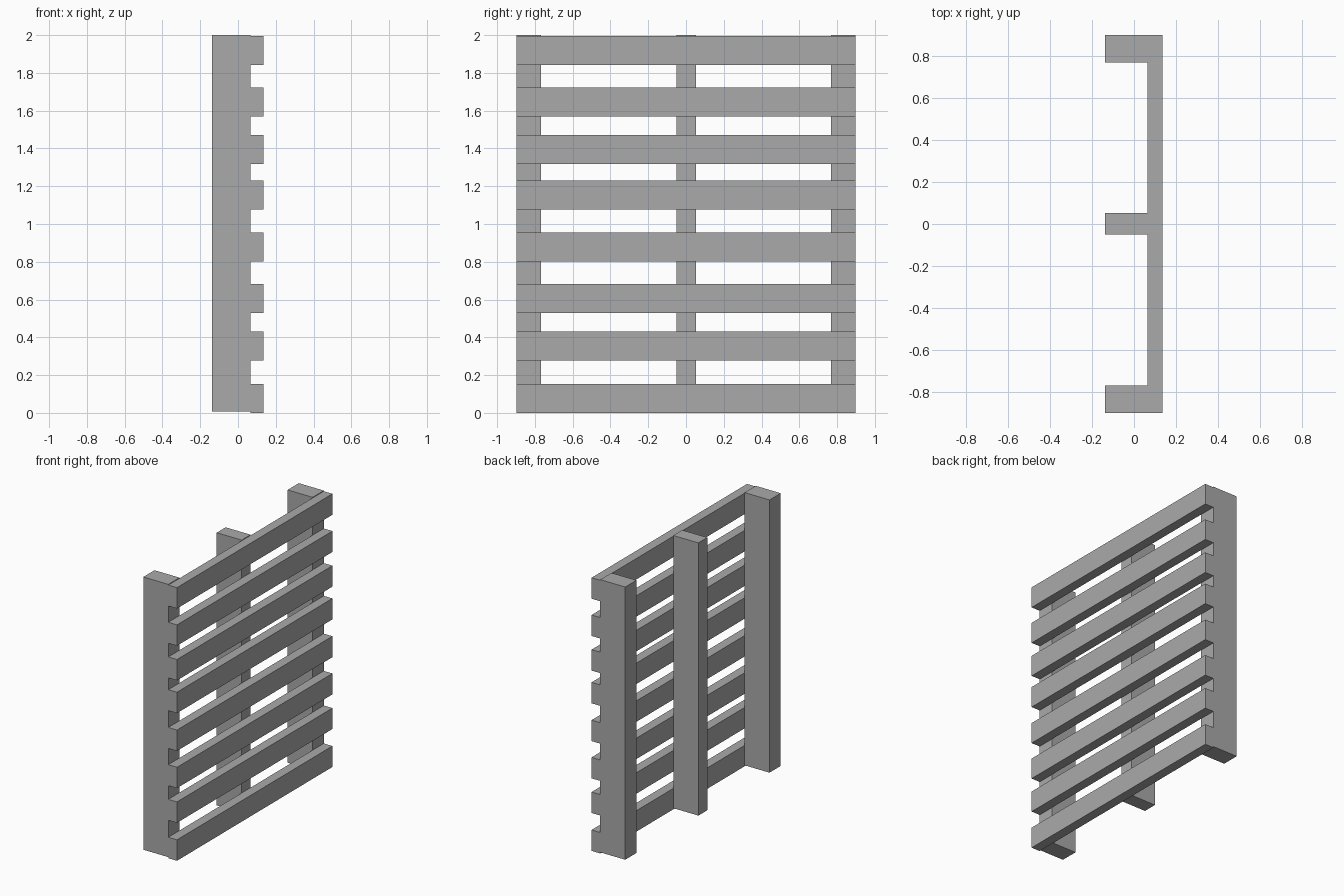
import bpy

cube = bpy.data.objects.get("Cube")
if cube:
    bpy.data.objects.remove(cube, do_unlink=True)

# Single flat grey
GREY = (0.4, 0.4, 0.4, 1)
grey = bpy.data.materials.new("grey")
grey.use_nodes = True
grey.diffuse_color = GREY
grey.node_tree.nodes["Principled BSDF"].inputs["Base Color"].default_value = GREY


def box(name, x, y, z):
    """Box spanning the given (min, max) ranges."""
    spans = (x, y, z)
    bpy.ops.mesh.primitive_cube_add(size=1, location=[(a + b) / 2 for a, b in spans])
    ob = bpy.context.object
    ob.name = name
    ob.scale = [b - a for a, b in spans]
    bpy.ops.object.transform_apply(location=False, rotation=False, scale=True)
    ob.data.materials.append(grey)
    return ob


BACK, JOINT, FACE = -0.137, 0.065, 0.135
HALF_WIDTH = 0.897

# Upright posts: two wide ones at the ends, a thin one between
posts = {
    "right_post": (-HALF_WIDTH, -0.768),
    "middle_post": (-0.05, 0.053),
    "left_post": (0.768, HALF_WIDTH),
}
for name, y in posts.items():
    box(name, (BACK, JOINT), y, (0.008, 2.0))

# Horizontal slats, slightly unevenly spaced
SLAT_HEIGHT = 0.153
for i, z in enumerate((0, 0.277, 0.53, 0.802, 1.078, 1.317, 1.57, 1.842)):
    box(f"slat_{i + 1}", (JOINT, FACE), (-HALF_WIDTH, HALF_WIDTH), (z, z + SLAT_HEIGHT))
